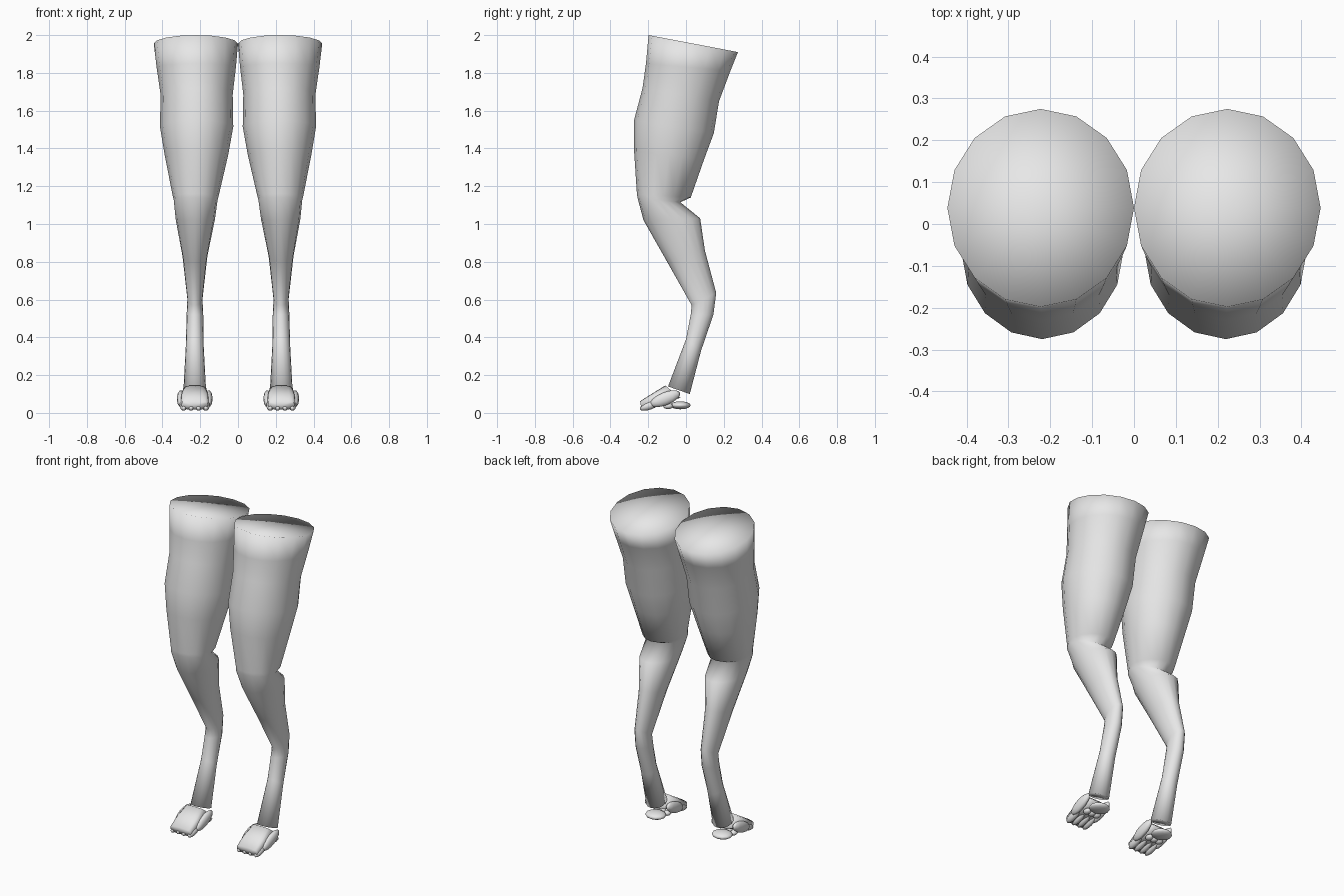
import bpy, bmesh, math
from mathutils import Matrix, Vector

if "Cube" in bpy.data.objects:
    bpy.data.objects.remove(bpy.data.objects["Cube"])

grey = bpy.data.materials.new("light_grey")
grey.use_nodes = True
grey.diffuse_color = (0.8, 0.8, 0.8, 1)
grey.node_tree.nodes["Principled BSDF"].inputs["Base Color"].default_value = (0.8, 0.8, 0.8, 1)


def finish(name, bm):
    bmesh.ops.recalc_face_normals(bm, faces=bm.faces)
    for f in bm.faces:
        f.smooth = True
    mesh = bpy.data.meshes.new(name)
    bm.to_mesh(mesh)
    bm.free()
    mesh.materials.append(grey)
    obj = bpy.data.objects.new(name, mesh)
    bpy.context.collection.objects.link(obj)


def loft(name, rings, sides=16, power=1.0):
    """Tube through oval rings: front y, z, back y, z, half width, centre x."""
    bm = bmesh.new()
    loops = []
    for fy, fz, by, bz, half, cx in rings:
        mid = Vector((cx, (fy + by) / 2, (fz + bz) / 2))
        arm = Vector((0, (fy - by) / 2, (fz - bz) / 2))
        loop = []
        for i in range(sides):
            a = math.tau * i / sides
            c, s = math.cos(a), math.sin(a)
            c = math.copysign(abs(c) ** power, c)
            s = math.copysign(abs(s) ** power, s)
            loop.append(bm.verts.new(mid + arm * c + Vector((half * s, 0, 0))))
        loops.append(loop)
    for a, b in zip(loops, loops[1:]):
        for i in range(sides):
            j = (i + 1) % sides
            bm.faces.new((a[i], a[j], b[j], b[i]))
    # Fan caps on both ends
    for loop in (loops[0], loops[-1]):
        hub = bm.verts.new(sum((v.co for v in loop), Vector()) / sides)
        for i in range(sides):
            bm.faces.new((loop[i], loop[(i + 1) % sides], hub))
    finish(name, bm)


def blob(name, centre, radii, tilt=0):
    bm = bmesh.new()
    m = Matrix.Translation(centre) @ Matrix.Rotation(math.radians(tilt), 4, 'X')
    bmesh.ops.create_uvsphere(bm, u_segments=12, v_segments=8, radius=1,
                              matrix=m @ Matrix.Diagonal((*radii, 1)))
    finish(name, bm)


# Thigh, knee fold, calf and ankle
LEG = [
    (-.198, 2.0, .275, 1.91, .223, .223),
    (-.212, 1.85, .235, 1.81, .210, .221),
    (-.23, 1.72, .175, 1.65, .191, .219),
    (-.275, 1.55, .147, 1.48, .194, .219),
    (-.275, 1.39, .095, 1.34, .168, .220),
    (-.26, 1.16, .025, 1.14, .122, .224),
    (-.257, 1.14, -.03, 1.115, .116, .224),
    (-.225, 1.02, .075, 1.03, .104, .226),
    (-.10, .80, .10, .86, .066, .228),
    (.03, .57, .16, .635, .040, .228),
    (.025, .52, .145, .52, .044, .228),
    (0, .39, .08, .33, .047, .229),
    (-.095, .14, .02, .10, .060, .229),
]
# Top of the foot, heel end to toe end
FOOT = [
    (-.11, .145, -.03, .08, .064),
    (-.175, .105, -.13, .045, .074),
    (-.243, .062, -.235, .018, .070),
]

for side, label in ((1, "left"), (-1, "right")):
    loft(label + "_leg", [(*r[:5], side * r[5]) for r in LEG])
    x = side * .229
    loft(label + "_foot", [(*r, x) for r in FOOT], 16, 0.6)
    for n in range(4):
        blob(f"{label}_toe_{n + 1}", (x + (n - 1.5) * .039, -.19, .04),
             (.021, .058, .022), 20)
    for e in (-1, 1):
        blob(f"{label}_side_toe_{e + 2}", (x + e * .073, -.11, .075),
             (.022, .085, .034), 22)
    # Pads under the foot
    blob(label + "_heel_pad", (x, -.03, .04), (.062, .055, .021))
    for e in (-1, 0, 1):
        blob(f"{label}_small_pad_{e + 2}", (x + e * .036, -.095, .036),
             (.02, .026, .016))
